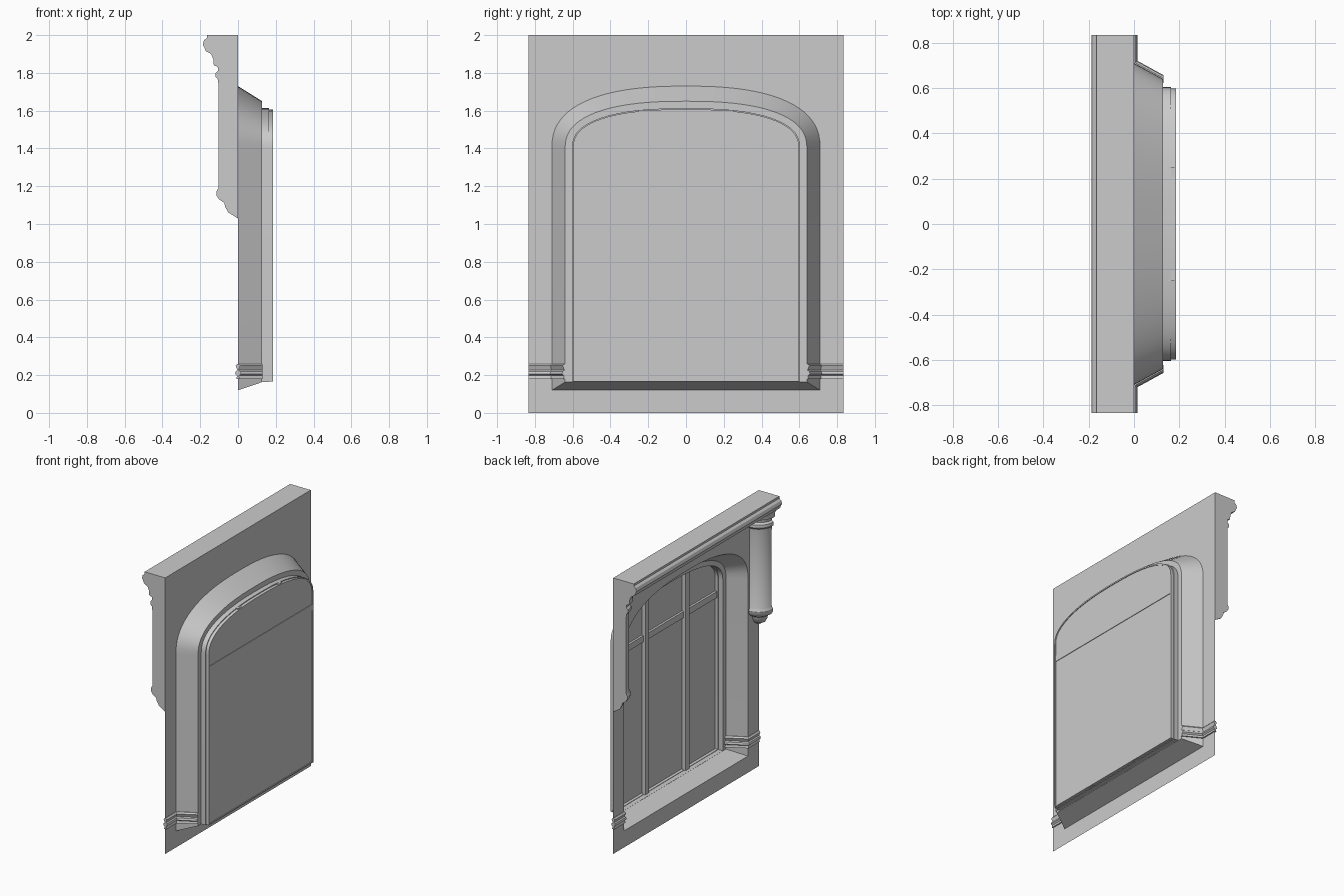
import bpy, bmesh, math
from mathutils import Vector

if "Cube" in bpy.data.objects:
    bpy.data.objects.remove(bpy.data.objects["Cube"])

stone = bpy.data.materials.new("grey_plaster")
stone.use_nodes = True
grey = (0.6, 0.6, 0.6, 1)
stone.diffuse_color = grey
stone.node_tree.nodes["Principled BSDF"].inputs["Base Color"].default_value = grey

HALF = 0.833      # half width of the wall
SPRING = 1.4      # height where the arch begins


def finish(name, bm, smooth=True):
    mesh = bpy.data.meshes.new(name)
    bm.to_mesh(mesh)
    bm.free()
    mesh.materials.append(stone)
    obj = bpy.data.objects.new(name, mesh)
    bpy.context.collection.objects.link(obj)
    if smooth:
        bpy.ops.object.select_all(action="DESELECT")
        obj.select_set(True)
        bpy.context.view_layer.objects.active = obj
        bpy.ops.object.shade_smooth_by_angle(angle=math.radians(30))
    return obj


def arch_ring(bm, x, half, bottom, top, steps=40):
    """Vertices of one arched outline in the plane at x."""
    pts = [(-half, bottom), (half, bottom)]
    for i in range(steps + 1):
        a = math.pi * i / steps
        c, s = math.cos(a), math.sin(a)
        y = math.copysign(abs(c) ** 0.816, c) * half
        pts.append((y, SPRING + (top - SPRING) * max(s, 0) ** 0.816))
    return [bm.verts.new((x, y, z)) for y, z in pts]


def bridge(bm, a, b, closed=True):
    n = len(a)
    for i in range(n if closed else n - 1):
        j = (i + 1) % n
        bm.faces.new((a[i], a[j], b[j], b[i]))


def sweep(name, rows, caps=True):
    """Join matching closed sections into one solid."""
    bm = bmesh.new()
    loops = [[bm.verts.new(p) for p in row] for row in rows]
    for a, b in zip(loops, loops[1:]):
        bridge(bm, a, b)
    if caps:
        bm.faces.new(loops[0])
        bm.faces.new(loops[-1])
    bmesh.ops.recalc_face_normals(bm, faces=bm.faces)
    return finish(name, bm)


def box(name, x0, x1, y0, y1, z0, z1):
    return sweep(name, [[(x, y0, z0), (x, y1, z0), (x, y1, z1), (x, y0, z1)]
                        for x in (x0, x1)])


# Flat wall with an arched opening
bm = bmesh.new()
ring = arch_ring(bm, 0, 0.71, 0.12, 1.73)
outer = [bm.verts.new((0, y, z)) for y, z in
         ((-HALF, 0), (HALF, 0), (HALF, 2), (-HALF, 2))]
edges = [bm.edges.new((lp[i], lp[(i + 1) % len(lp)]))
         for lp in (ring, outer) for i in range(len(lp))]
bmesh.ops.triangle_fill(bm, edges=edges, use_beauty=True, normal=(-1, 0, 0))
finish("wall", bm, False)

# Splayed reveal, then the stepped window frame
for name, sections in {
    "window_reveal": ((0, 0.71, 0.12, 1.73), (0.128, 0.64, 0.163, 1.65),
                      (0.128, 0.604, 0.164, 1.613)),
    "window_frame": ((0.128, 0.604, 0.164, 1.613), (0.163, 0.604, 0.164, 1.613),
                     (0.163, 0.598, 0.167, 1.607), (0.185, 0.598, 0.167, 1.607),
                     (0.185, 0.588, 0.175, 1.597), (0.18, 0.588, 0.175, 1.597)),
}.items():
    bm = bmesh.new()
    rings = [arch_ring(bm, *s) for s in sections]
    for a, b in zip(rings, rings[1:]):
        bridge(bm, a, b)
    finish(name, bm)

# Window pane
bm = bmesh.new()
bm.faces.new(arch_ring(bm, 0.18, 0.588, 0.175, 1.597))
finish("window_pane", bm, False)

# Glazing bars
for side, y in (("left", -0.23), ("right", 0.23)):
    box(side + "_mullion", 0.15, 0.178, y - 0.022, y + 0.022, 0.165, 1.603)
box("transom", 0.164, 0.184, -0.59, 0.59, 1.27, 1.315)

# Cornice along the top
cornice = ((0, 2), (-0.165, 2), (-0.165, 1.985), (-0.18, 1.972), (-0.187, 1.95),
           (-0.178, 1.935), (-0.17, 1.915), (-0.15, 1.905), (0, 1.905))
sweep("cornice", [[(x, y, z) for x, z in cornice] for y in (-HALF, HALF)])

# Quarter columns hanging at both wall ends
column = ((0.15, 1.905), (0.14, 1.895), (0.13, 1.87), (0.128, 1.84), (0.108, 1.833),
          (0.105, 1.812), (0.118, 1.8), (0.12, 1.78), (0.106, 1.765), (0.104, 1.74),
          (0.104, 1.19), (0.115, 1.17), (0.113, 1.15), (0.1, 1.13), (0.073, 1.112),
          (0.068, 1.09), (0.05, 1.06), (0.025, 1.045), (0.002, 1.03))
for side, sy in (("left", 1), ("right", -1)):
    rows = []
    for r, z in column:
        arc = [(-r * math.cos(t), sy * (HALF - r * math.sin(t)), z)
               for t in (math.pi / 2 * i / 12 for i in range(13))]
        rows.append([(0, sy * HALF, z)] + arc)
    sweep(side + "_quarter_column", rows)

# Low mouldings that turn from the wall into the reveal
half_profile = ((0.004, 0.26), (0.013, 0.25), (0.008, 0.238), (0.004, 0.226),
                (0.012, 0.22), (0.016, 0.206), (0.005, 0.197), (0.009, 0.18))
profile = list(half_profile) + [(-o, z) for o, z in reversed(half_profile)]
path = ((Vector((0, HALF)), Vector((-1, 0))),
        (Vector((0, 0.71)), Vector((-1, -0.593))),
        (Vector((0.13, 0.639)), Vector((0, -1.14))))
for side, sy in (("left", 1), ("right", -1)):
    rows = [[(p.x + n.x * o, sy * (p.y + n.y * o), z) for o, z in profile]
            for p, n in path]
    sweep(side + "_base_moulding", rows)
